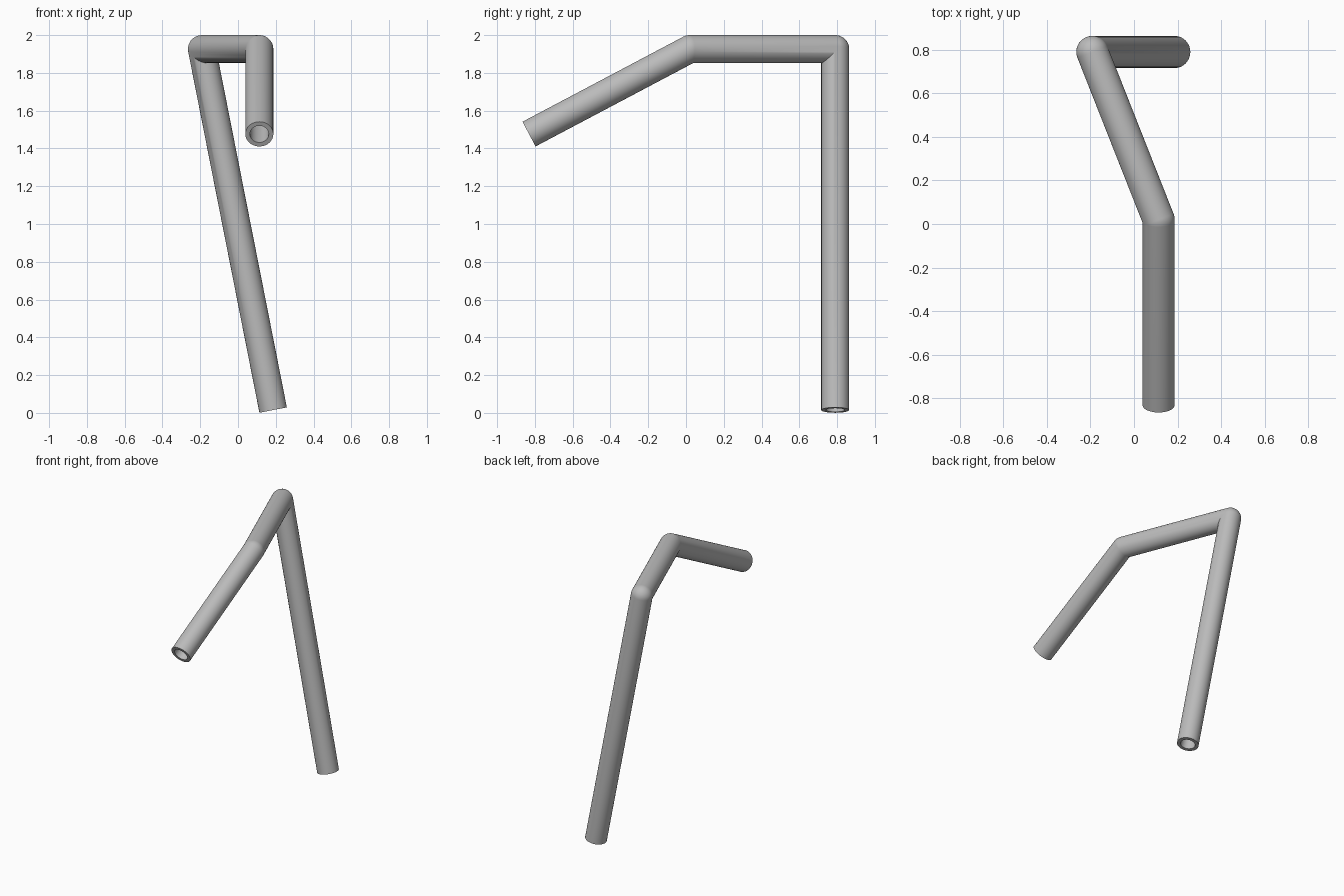
import bpy, bmesh
from math import cos, sin, pi
from mathutils import Vector, Quaternion

if "Cube" in bpy.data.objects:
    bpy.data.objects.remove(bpy.data.objects["Cube"], do_unlink=True)

# Centre line of the bent pipe, from foot to free end
PATH = [Vector(p) for p in ((0.186, 0.79, 0.015), (-0.191, 0.79, 1.926),
                            (0.113, 0.02, 1.926), (0.113, -0.831, 1.476))]
OUTER, BORE = 0.074, 0.05
SIDES, STEPS = 48, 10


def sweep_rings(radius):
    """Rings along the path: round outside each bend, mitred inside it."""
    dirs = [(b - a).normalized() for a, b in zip(PATH, PATH[1:])]
    u = dirs[0].orthogonal().normalized()
    v = dirs[0].cross(u)
    offsets = [radius * (cos(2 * pi * i / SIDES) * u + sin(2 * pi * i / SIDES) * v)
               for i in range(SIDES)]
    rings = [[PATH[0] + o for o in offsets]]
    for joint, d1, d2 in zip(PATH[1:], dirs, dirs[1:]):
        axis = d1.cross(d2).normalized()
        angle = d1.angle(d2)
        outward, mitre = d1 - d2, d1 + d2
        for step in range(STEPS + 1):
            turn = Quaternion(axis, angle * step / STEPS)
            rings.append([joint + (turn @ o if o.dot(outward) >= 0
                                   else o - d1 * (o.dot(mitre) / d1.dot(mitre)))
                          for o in offsets])
        bend = Quaternion(axis, angle)
        offsets = [bend @ o for o in offsets]
    rings.append([PATH[-1] + o for o in offsets])
    return rings


# Outer wall one way, bore back again, closed by a flat rim at each end
bm = bmesh.new()
loops = sweep_rings(OUTER) + sweep_rings(BORE)[::-1]
rows = [[bm.verts.new(p) for p in ring] for ring in loops]
for a, b in zip(rows, rows[1:] + rows[:1]):
    for i in range(SIDES):
        j = (i + 1) % SIDES
        bm.faces.new((a[i], a[j], b[j], b[i]))
bmesh.ops.remove_doubles(bm, verts=bm.verts, dist=0.0001)
bmesh.ops.recalc_face_normals(bm, faces=bm.faces)
mesh = bpy.data.meshes.new("bent_pipe")
bm.to_mesh(mesh)
bm.free()

# Plain grey material
grey = bpy.data.materials.new("pipe_grey")
grey.use_nodes = True
colour = (0.5, 0.5, 0.5, 1)
grey.diffuse_color = colour
grey.node_tree.nodes["Principled BSDF"].inputs["Base Color"].default_value = colour
mesh.materials.append(grey)

pipe = bpy.data.objects.new("bent_pipe", mesh)
bpy.context.collection.objects.link(pipe)
bpy.context.view_layer.objects.active = pipe
pipe.select_set(True)
bpy.ops.object.shade_smooth_by_angle(angle=pi / 6)
